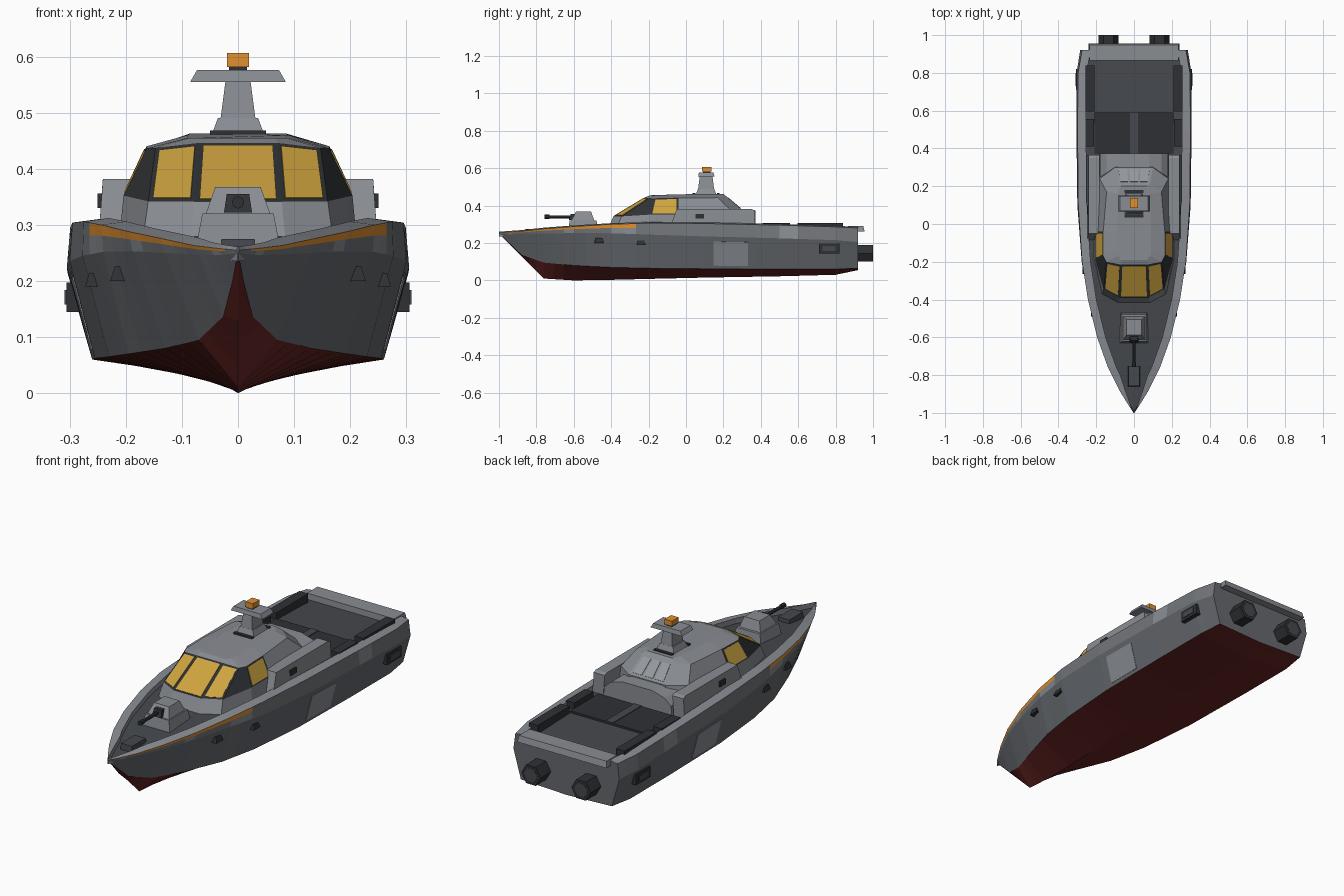
import bpy, bmesh, math, random
from mathutils import Vector

random.seed(4)
cube = bpy.data.objects.get("Cube")
if cube:
    bpy.data.objects.remove(cube, do_unlink=True)


def paint(name, *rgb):
    m = bpy.data.materials.new(name)
    m.use_nodes = True
    m.diffuse_color = (*rgb, 1)
    m.node_tree.nodes["Principled BSDF"].inputs["Base Color"].default_value = (*rgb, 1)
    return m


HULL = paint("hull_grey", .13, .14, .155)
PATCH = paint("patch_grey", .17, .18, .195)
LIGHT = paint("light_grey", .25, .265, .29)
DECK = paint("deck_grey", .06, .065, .075)
BLACK = paint("black", .028, .03, .034)
RED = paint("antifouling_red", .13, .018, .016)
AMBER = paint("amber_glass", .62, .37, .05)
ORANGE = paint("orange", .75, .28, .03)
REAR = paint("rear_glass", .3, .32, .35)


def finish(name, bm, mats):
    bmesh.ops.remove_doubles(bm, verts=bm.verts, dist=.0005)
    bmesh.ops.recalc_face_normals(bm, faces=bm.faces)
    me = bpy.data.meshes.new(name)
    bm.to_mesh(me)
    bm.free()
    for m in mats:
        me.materials.append(m)
    ob = bpy.data.objects.new(name, me)
    bpy.context.collection.objects.link(ob)
    return ob


def loft(name, rings, mats, pick=lambda i, j: 0, cap=0):
    """Skin a series of closed rings; pick gives the material slot per face."""
    bm = bmesh.new()
    vs = [[bm.verts.new(p) for p in r] for r in rings]
    n = len(rings[0])
    for i in range(len(vs) - 1):
        for j in range(n):
            k = (j + 1) % n
            f = bm.faces.new((vs[i][j], vs[i][k], vs[i + 1][k], vs[i + 1][j]))
            f.material_index = pick(i, j)
    for r in (vs[0], vs[-1]):
        bm.faces.new(r).material_index = cap
    return finish(name, bm, mats)


def mirrored(half):
    return list(half) + [(-x, y, z) for x, y, z in reversed(half)]


def block(name, x, y, z, mat, taper=(1, 1), lean=0):
    """Box from (low, high) ranges, with a scaled and shifted top."""
    cx, cy = sum(x) / 2, sum(y) / 2
    hx, hy = (x[1] - x[0]) / 2, (y[1] - y[0]) / 2
    rings = []
    for h, tx, ty, d in ((z[0], 1, 1, 0), (z[1], *taper, lean)):
        rings.append([(cx + a * hx * tx, cy + d + b * hy * ty, h)
                      for a, b in ((-1, -1), (1, -1), (1, 1), (-1, 1))])
    return loft(name, rings, [mat])


def pair(name, x, y, z, mat, **kw):
    block("left_" + name, x, y, z, mat, **kw)
    block("right_" + name, (-x[1], -x[0]), y, z, mat, **kw)


def pane(name, quad, mat, u=(0, 1), v=(0, 1), lift=.002, mirror=False):
    """Thin panel on a quad: bottom a-b, top d-c, lifted away from the middle."""
    a, b, c, d = (Vector(p) for p in quad)
    at = lambda s, t: a.lerp(b, s).lerp(d.lerp(c, s), t)
    pts = [at(u[0], v[0]), at(u[1], v[0]), at(u[1], v[1]), at(u[0], v[1])]
    n = (b - a).cross(d - a).normalized()
    if n.dot((a + c) / 2 - Vector((0, 0, .2))) < 0:
        n = -n
    for side, s in (("left_", 1), ("right_", -1)) if mirror else (("", 1),):
        rings = [[((p + n * h).x * s, (p + n * h).y, (p + n * h).z) for p in pts]
                 for h in (-.001, lift)]
        loft(side + name, rings, [mat])


def rod(name, x, y, z, r, sides, mat):
    rings = [[(x + r * math.cos(t * math.tau / sides), yy, z + r * math.sin(t * math.tau / sides))
              for t in range(sides)] for yy in y]
    return loft(name, rings, [mat])


# Hull stations: y, keel z, chine x z, knuckle x z, rail x z
STATIONS = [
    (-1, .248, .001, .249, .001, .25, .002, .255),
    (-.95, .2, .009, .203, .03, .246, .035, .258),
    (-.88, .13, .026, .137, .07, .247, .078, .263),
    (-.76, .01, .07, .095, .13, .25, .138, .276),
    (-.6, 0, .13, .08, .188, .253, .195, .288),
    (-.4, .003, .195, .07, .24, .252, .244, .3),
    (-.2, .008, .23, .065, .277, .245, .275, .306),
    (.1, .015, .255, .062, .3, .235, .295, .304),
    (.5, .022, .26, .06, .305, .225, .299, .295),
    (.8, .03, .26, .06, .304, .215, .296, .286),
    (.92, .055, .245, .065, .285, .205, .275, .28)]
fine = []
for p, q in zip(STATIONS, STATIONS[1:]):
    fine += [[a + (b - a) * k / 3 for a, b in zip(p, q)] for k in range(3)]
fine.append(STATIONS[-1])


def section(s):
    y, kz, cx, cz, nx, nz, rx, rz = s
    ix = max(rx * .6, rx - .045)
    return mirrored([(0, y, kz), (cx, y, cz), (nx, y, nz),
                     (nx * .4 + rx * .6, y, nz * .4 + rz * .6), (rx, y, rz),
                     (ix, y, rz + .006), (ix, y, rz - .02), (0, y, rz - .02)])


tone = [random.choice((0, 0, 1)) for _ in fine]


def hull_paint(i, j):
    j = min(j, 14 - j)
    if j == 0:
        return 2
    if j == 3 and -.97 < fine[i][0] < -.3:
        return 3
    if j in (2, 3):
        return 1 if tone[i] == 0 else 4
    return {1: 0, 4: 4, 5: 4}.get(j, 5)


loft("hull", [section(s) for s in fine], [HULL, PATCH, RED, ORANGE, LIGHT, DECK], hull_paint)

# Hull side fittings
side = [(.255, .1, .062), (.26, .5, .06), (.305, .5, .225), (.3, .1, .235)]
pane("side_panel", side, LIGHT, (.12, .58), (.1, .85), mirror=True)
pair("exhaust_frame", (.27, .306), (.71, .82), (.145, .197), BLACK)
pair("exhaust_slot", (.28, .309), (.73, .8), (.158, .184), DECK)
pair("fore_vent", (.195, .228), (-.49, -.44), (.2, .226), BLACK, taper=(.5, .7))
pair("mid_vent", (.24, .272), (-.265, -.215), (.19, .214), BLACK, taper=(.6, .7))

# Stern
block("stern_step", (-.24, .24), (.865, .955), (.262, .292), LIGHT, taper=(.98, .9), lean=-.003)
for label, s in (("left", 1), ("right", -1)):
    rod(label + "_thruster", s * .135, (.9, 1), .145, .052, 6, BLACK)
    rod(label + "_nozzle", s * .135, (.98, 1.001), .145, .036, 6, DECK)

# Aft deck
block("aft_deck_plate", (-.21, .21), (.37, .59), (.265, .282), BLACK)
block("deck_strip", (-.02, .02), (.37, .59), (.27, .285), DECK)
pair("long_locker", (.21, .258), (.595, .84), (.26, .306), BLACK)
pair("short_locker", (.212, .258), (.41, .555), (.26, .306), BLACK)

# Cabin: rings from base to roof, each listed from front to rear on the left side
base = [(.085, -.42, .27), (.17, -.375, .27), (.212, -.19, .27), (.212, -.04, .27),
        (.19, .25, .27), (.11, .31, .27)]
sill = [(.078, -.388, .342), (.16, -.345, .342), (.204, -.19, .352), (.204, -.04, .352),
        (.182, .24, .375), (.1, .3, .378)]
eave = [(.07, -.215, .446), (.147, -.2, .437), (.163, -.17, .436), (.163, -.04, .44),
        (.145, .17, .442), (.085, .215, .45)]
roof = [(.068, -.19, .455), (.085, -.17, .455), (.09, -.15, .455), (.09, -.04, .46),
        (.085, .16, .463), (.07, .2, .463)]


def cabin_paint(i, j):
    return 1 if i == 1 and (min(j, 10 - j) < 3 or j == 11) else 0


loft("cabin", [mirrored(r) for r in (base, sill, eave, roof)], [LIGHT, BLACK], cabin_paint)


def mx(p):
    return (-p[0], p[1], p[2])


pane("windscreen", [mx(sill[0]), sill[0], eave[0], mx(eave[0])], AMBER, (.06, .94), (.03, .95))
pane("corner_window", [sill[0], sill[1], eave[1], eave[0]], AMBER, (.08, .9), (.05, .94), mirror=True)
pane("side_window", [sill[2], sill[3], eave[3], eave[2]], AMBER, (.06, .92), (.06, .94), mirror=True)
for k in range(3):
    pane("rear_window_%d" % (k + 1), [mx(sill[5]), sill[5], eave[5], mx(eave[5])], REAR,
         (.08 + k * .3, .32 + k * .3), (.12, .9))

# Arched step behind the cabin
arch = mirrored([(.185, 0, .265), (.18, 0, .325), (.145, 0, .355), (.08, 0, .374)])
loft("cabin_rear_step", [[(x, y, z) for x, _, z in arch] for y in (.2, .372)], [LIGHT])

# Side boxes beside the cabin
for label, s in (("left", 1), ("right", -1)):
    outline = [(-.09, .27), (.365, .27), (.365, .375), (.35, .382), (-.05, .382)]
    loft(label + "_side_box", [[(s * (x - max(0, z - .3) * .1), y, z) for y, z in outline]
                               for x in (.19, .249)], [LIGHT])
pair("side_box_vent", (.235, .25), (.05, .095), (.33, .356), BLACK)

# Mast with radar and beacon
block("mast_base", (-.05, .05), (.05, .165), (.452, .49), LIGHT, taper=(.72, .75))
block("mast_column", (-.031, .031), (.065, .15), (.49, .556), LIGHT, taper=(.72, .8))
block("radar_plate", (-.085, .085), (.065, .152), (.555, .576), LIGHT, taper=(.86, .9))
block("beacon_foot", (-.016, .016), (.09, .132), (.575, .583), BLACK)
block("beacon", (-.02, .02), (.086, .137), (.581, .606), ORANGE)
block("roof_vent_front", (-.05, .05), (.035, .05), (.45, .468), BLACK)
block("roof_vent_rear", (-.05, .05), (.165, .18), (.45, .468), BLACK)

# Deck gun
block("gun_base", (-.074, .074), (-.63, -.47), (.265, .32), LIGHT, taper=(.86, .9))
block("gun_turret", (-.058, .058), (-.615, -.49), (.318, .367), LIGHT, taper=(.7, .65), lean=.005)
block("gun_mantlet", (-.025, .025), (-.627, -.57), (.322, .355), BLACK, taper=(.8, .8), lean=.005)
rod("gun_barrel", 0, (-.755, -.6), .34, .008, 8, BLACK)
rod("gun_muzzle", 0, (-.757, -.73), .34, .011, 8, BLACK)

# Bow hatch
block("bow_hatch", (-.033, .033), (-.86, -.75), (.235, .275), DECK, taper=(.9, .95))
